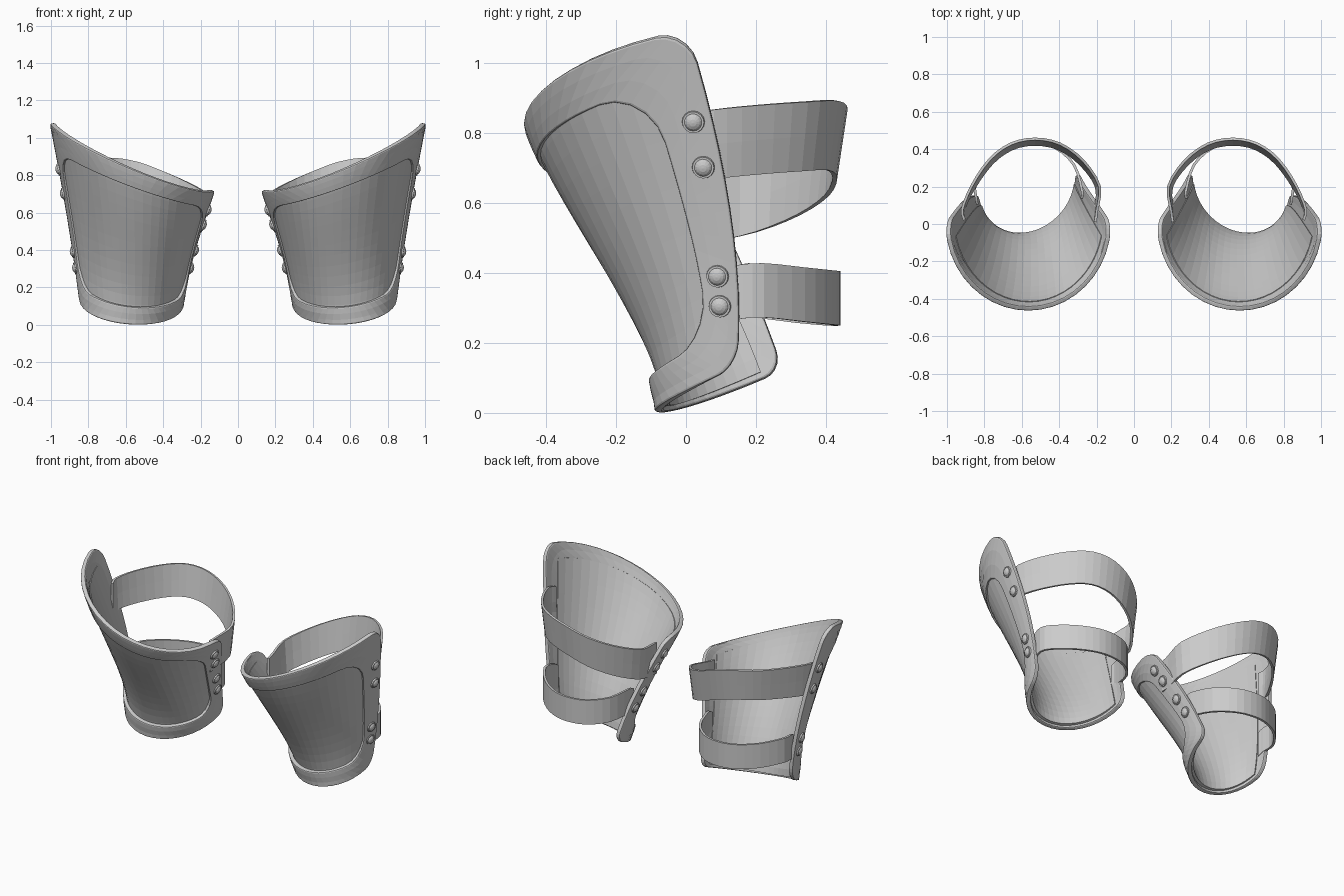
import bpy, bmesh, math
from mathutils import Vector, Matrix

if "Cube" in bpy.data.objects:
    bpy.data.objects.remove(bpy.data.objects["Cube"])

# Rails of the shell: inner edge, front line, outer edge, from bottom to top
INNER = [(.292, .28, .12), (.25, .20, .33), (.188, .11, .53), (.12, .005, .725)]
FRONT = [(.55, -.07, .0), (.55, -.157, .25), (.555, -.333, .56), (.565, -.465, .83)]
OUTER = [(.85, .145, .13), (.89, .145, .42), (.945, .095, .75), (1.01, .005, 1.09)]


def rail(pts, v):
    t = v * 3
    w = [-(t-1)*(t-2)*(t-3)/6, t*(t-2)*(t-3)/2, -t*(t-1)*(t-3)/2, t*(t-1)*(t-2)/6]
    return sum((Vector(p) * k for p, k in zip(pts, w)), Vector())


def raw(u, v):
    i, f, o = (rail(r, v) for r in (INNER, FRONT, OUTER))
    m, a = (i + o) / 2, u * math.pi / 2
    return m + (o - i) / 2 * math.sin(a) + (f - m) * math.cos(a)


def normal(u, v):
    e = .01
    return (raw(u+e, v) - raw(u-e, v)).cross(raw(u, v+e) - raw(u, v-e)).normalized()


def surf(u, v, depth=0):
    return raw(u, v) - normal(u, v) * depth


def make(name, bm, thick=0, offset=-1, bevel=0):
    me = bpy.data.meshes.new(name)
    bm.to_mesh(me)
    bm.free()
    ob = bpy.data.objects.new(name, me)
    bpy.context.collection.objects.link(ob)
    if thick:
        s = ob.modifiers.new("Solidify", 'SOLIDIFY')
        s.thickness, s.offset = thick, offset
    if bevel:
        b = ob.modifiers.new("Bevel", 'BEVEL')
        b.width, b.segments, b.limit_method = bevel, 2, 'ANGLE'
        b.angle_limit = math.radians(50)
    ob.modifiers.new("Mirror", 'MIRROR').use_mirror_merge = False
    return ob


def grid(rows, closed=False):
    bm = bmesh.new()
    vs = [[bm.verts.new(p) for p in r] for r in rows]
    n = len(rows[0])
    for a, b in zip(vs, vs[1:]):
        for i in range(n if closed else n - 1):
            j = (i + 1) % n
            bm.faces.new((a[i], a[j], b[j], b[i]))
    return bm


def rounded_loop(u1, v0, v1, ru, rv):
    # Counter-clockwise rounded rectangle in (u, v)
    out = []
    corners = [(u1-ru, v0+rv, -90, 10), (u1-ru, v1-rv, 0, 18),
               (ru-u1, v1-rv, 90, 10), (ru-u1, v0+rv, 180, 18)]
    for k, (cu, cv, a0, n) in enumerate(corners):
        for s in range(6):
            a = math.radians(a0 + 18 * s)
            out.append((cu + ru * math.cos(a), cv + rv * math.sin(a)))
        nu, nv, na, _ = corners[(k + 1) % 4]
        a = math.radians(na)
        q = (nu + ru * math.cos(a), nv + rv * math.sin(a))
        p = out[-1]
        for s in range(1, n):
            t = s / n
            out.append((p[0] + (q[0]-p[0]) * t, p[1] + (q[1]-p[1]) * t))
    return out


# Recessed panel
make("guard_panel",
     grid([[surf(-.86 + 1.72 * i / 22, .03 + .88 * j / 14, .01) for i in range(23)]
           for j in range(15)]), .021)


# Raised border around the panel, standing out a little more near the bottom
def border_point(a, b, t):
    u, v = a[0] + (b[0]-a[0]) * t, a[1] + (b[1]-a[1]) * t
    return surf(u, v, -.018 * max(0, 1 - abs(v - .1) / .3) * math.cos(u * math.pi / 2))


lo = rounded_loop(1, 0, 1, .12, .09)
li = rounded_loop(.79, .15, .865, .22, .15)
make("guard_border",
     grid([[border_point(a, b, t) for a, b in zip(lo, li)] for t in (0, .33, .67, 1)], True),
     .027, -1, .007)


# Straps, tucked inside both edges of the shell
def spline(p, steps=3):
    p = [2 * p[0] - p[1]] + p + [2 * p[-1] - p[-2]]
    out = []
    for a, b, c, d in zip(p, p[1:], p[2:], p[3:]):
        for s in range(steps):
            t = s / steps
            out.append(.5 * (2*b + (c-a)*t + (2*a-5*b+4*c-d)*t*t + (3*b-a-3*c+d)*t**3))
    return out + [p[-2]]


def strap(name, vo, vi, mids, height, flare):
    ends = .034
    pts = [surf(.89, vo, ends), surf(.98, vo, ends)] + [Vector(m) for m in mids]
    pts += [surf(-.98, vi, ends), surf(-.89, vi, ends)]
    path = spline(pts)
    rows = []
    for k in (-1, 0, 1):
        row = []
        for i, p in enumerate(path):
            w = math.sin(math.pi * i / (len(path) - 1))
            r = Vector((p.x - .55, p.y - .1, 0)).normalized()
            row.append(p + Vector((0, 0, k * height / 2)) + r * k * flare * w)
        rows.append(row)
    make(name, grid(rows), .014, 0)


strap("upper_strap", .68, .75,
      [(.86, .2, .78), (.765, .335, .79), (.655, .415, .793), (.53, .44, .77),
       (.4, .415, .72), (.28, .33, .665), (.193, .2, .615)], .198, .015)
strap("lower_strap", .25, .36,
      [(.845, .22, .35), (.76, .335, .338), (.65, .41, .33), (.54, .434, .327),
       (.42, .407, .327), (.32, .315, .335)], .155, 0)

# Rivets along both side edges
bm = bmesh.new()
for u, v in ((.925, .755), (.92, .63), (.89, .325), (.885, .235),
             (-.9, .82), (-.9, .69), (-.9, .47), (-.9, .32)):
    rot = normal(u, v).to_track_quat('Z', 'Y').to_matrix().to_4x4()
    m = Matrix.Translation(surf(u, v, .003)) @ rot
    bmesh.ops.create_cone(bm, cap_ends=True, segments=16, radius1=.035, radius2=.031,
                          depth=.02, matrix=m)
    bmesh.ops.create_uvsphere(bm, u_segments=14, v_segments=8, radius=.027,
                              matrix=m @ Matrix.Translation((0, 0, .004)) @ Matrix.Diagonal((1, 1, .65, 1)))
make("rivets", bm)
